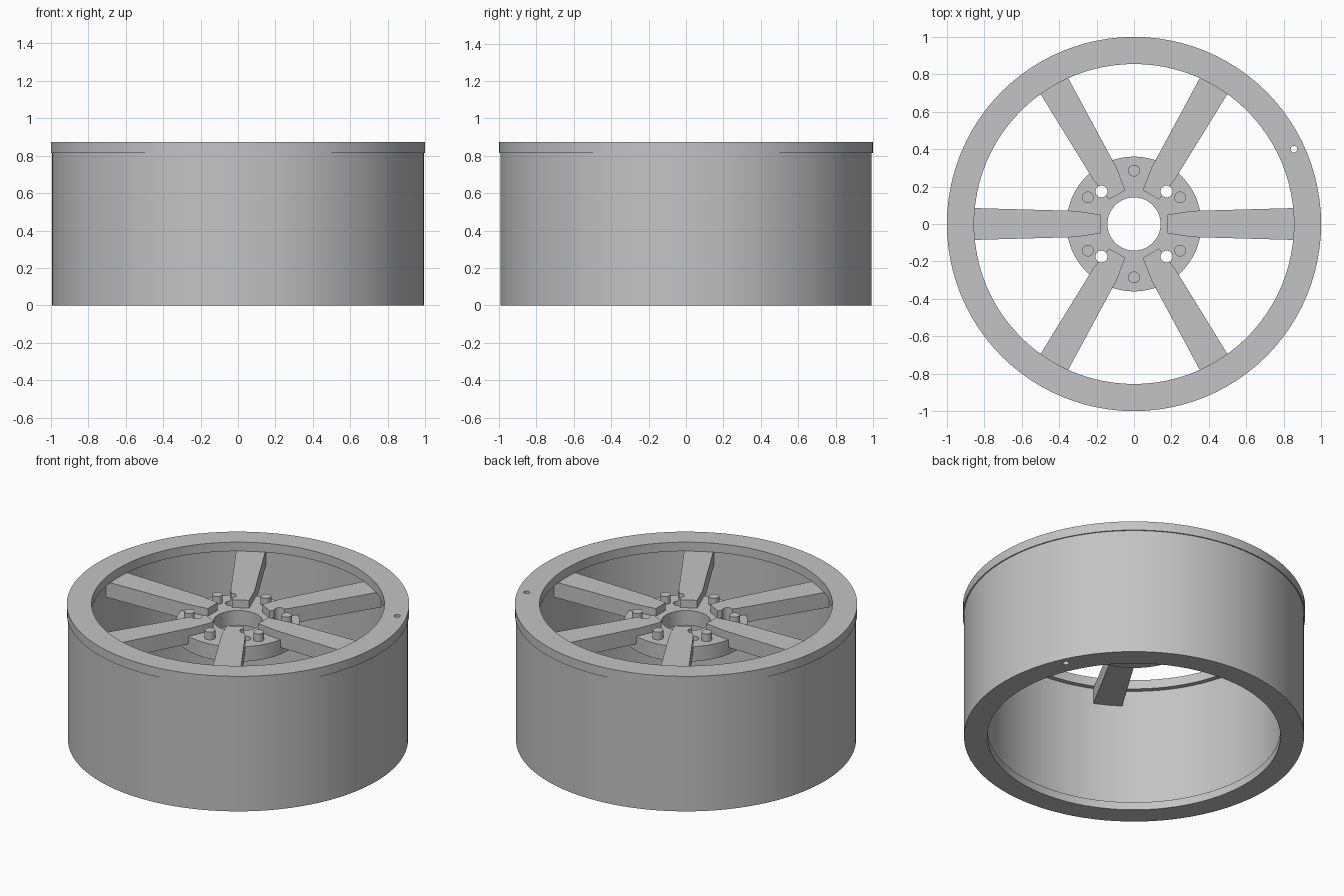
import bpy, bmesh
from math import cos, sin, pi, radians
from mathutils import Matrix

cube = bpy.data.objects.get("Cube")
if cube:
    bpy.data.objects.remove(cube, do_unlink=True)

SEGMENTS = 96
LIP_Z, TOP_Z = 0.815, 0.873      # underside and top of the front flange
HUB_LOW, HUB_TOP = 0.67, 0.765

metal = bpy.data.materials.new("cast_grey")
metal.use_nodes = True
grey = (0.55, 0.55, 0.55, 1)
metal.diffuse_color = grey
metal.node_tree.nodes["Principled BSDF"].inputs["Base Color"].default_value = grey


def add_object(name, bm):
    bmesh.ops.recalc_face_normals(bm, faces=bm.faces)
    mesh = bpy.data.meshes.new(name)
    bm.to_mesh(mesh)
    bm.free()
    mesh.materials.append(metal)
    obj = bpy.data.objects.new(name, mesh)
    bpy.context.collection.objects.link(obj)
    return obj


def revolve(name, profile):
    """Spin a closed (radius, height) profile about the z axis."""
    bm = bmesh.new()
    rings = []
    for i in range(SEGMENTS):
        a = 2 * pi * i / SEGMENTS
        rings.append([bm.verts.new((r * cos(a), r * sin(a), z)) for r, z in profile])
    count = len(profile)
    for i, ring in enumerate(rings):
        after = rings[(i + 1) % SEGMENTS]
        for j in range(count):
            k = (j + 1) % count
            bm.faces.new((ring[j], after[j], after[k], ring[k]))
    return add_object(name, bm)


def cylinder(name, x, y, radius, low, high):
    bm = bmesh.new()
    bmesh.ops.create_cone(bm, cap_ends=True, segments=32, radius1=radius, radius2=radius,
                          depth=high - low, matrix=Matrix.Translation((x, y, (low + high) / 2)))
    return add_object(name, bm)


def spoke(name, angle):
    """Straight bar, narrowing at the hub."""
    half = [(0.18, 0.05), (0.31, 0.07), (0.885, 0.086)]
    outline = half + [(x, -y) for x, y in reversed(half)]
    bm = bmesh.new()
    base = bm.faces.new([bm.verts.new((x, y, 0.715)) for x, y in outline])
    grown = bmesh.ops.extrude_face_region(bm, geom=[base])
    lifted = [v for v in grown["geom"] if isinstance(v, bmesh.types.BMVert)]
    bmesh.ops.translate(bm, verts=lifted, vec=(0, 0, LIP_Z - 0.715))
    bm.transform(Matrix.Rotation(angle, 4, 'Z'))
    return add_object(name, bm)


def drill(obj, cutters):
    for cutter in cutters:
        mod = obj.modifiers.new("hole", 'BOOLEAN')
        mod.operation = 'DIFFERENCE'
        mod.solver = 'EXACT'
        mod.object = cutter
    graph = bpy.context.evaluated_depsgraph_get()
    mesh = bpy.data.meshes.new_from_object(obj.evaluated_get(graph))
    obj.modifiers.clear()
    obj.data = mesh


# Rim: hollow barrel with a lip at each end and a slightly wider front flange
rim = revolve("rim", [(0.855, 0), (0.993, 0), (0.993, LIP_Z), (1.0, LIP_Z), (1.0, TOP_Z),
                      (0.855, TOP_Z), (0.855, LIP_Z), (0.885, LIP_Z),
                      (0.885, 0.05), (0.855, 0.05)])

# Hub disc with its centre bore
hub = revolve("hub", [(0.142, HUB_LOW), (0.36, HUB_LOW), (0.36, HUB_TOP), (0.142, HUB_TOP)])

spokes = [spoke(f"spoke_{i + 1}", radians(60 * i)) for i in range(6)]

# Studs between the spokes
studs = []
for i in range(6):
    a = radians(30 + 60 * i)
    studs.append(cylinder(f"stud_{i + 1}", 0.285 * cos(a), 0.285 * sin(a),
                          0.031, HUB_TOP - 0.02, LIP_Z))

# Four mounting holes and the valve hole
mount_cutters = [cylinder("mount_cutter", sx * 0.174, sy * 0.174, 0.032, 0.5, 1)
                 for sx in (-1, 1) for sy in (-1, 1)]
valve_cutter = cylinder("valve_cutter", 0.855, 0.4, 0.018, -0.1, 1)
for cutter in mount_cutters + [valve_cutter]:
    cutter.hide_render = True

drill(rim, [valve_cutter])
for part in [hub] + spokes:
    drill(part, mount_cutters)
for cutter in mount_cutters + [valve_cutter]:
    bpy.data.objects.remove(cutter, do_unlink=True)

# Smooth the round walls, keep the edges crisp
bpy.ops.object.select_all(action='DESELECT')
for part in [rim, hub] + spokes + studs:
    part.select_set(True)
bpy.context.view_layer.objects.active = rim
bpy.ops.object.shade_smooth_by_angle(angle=radians(30))
